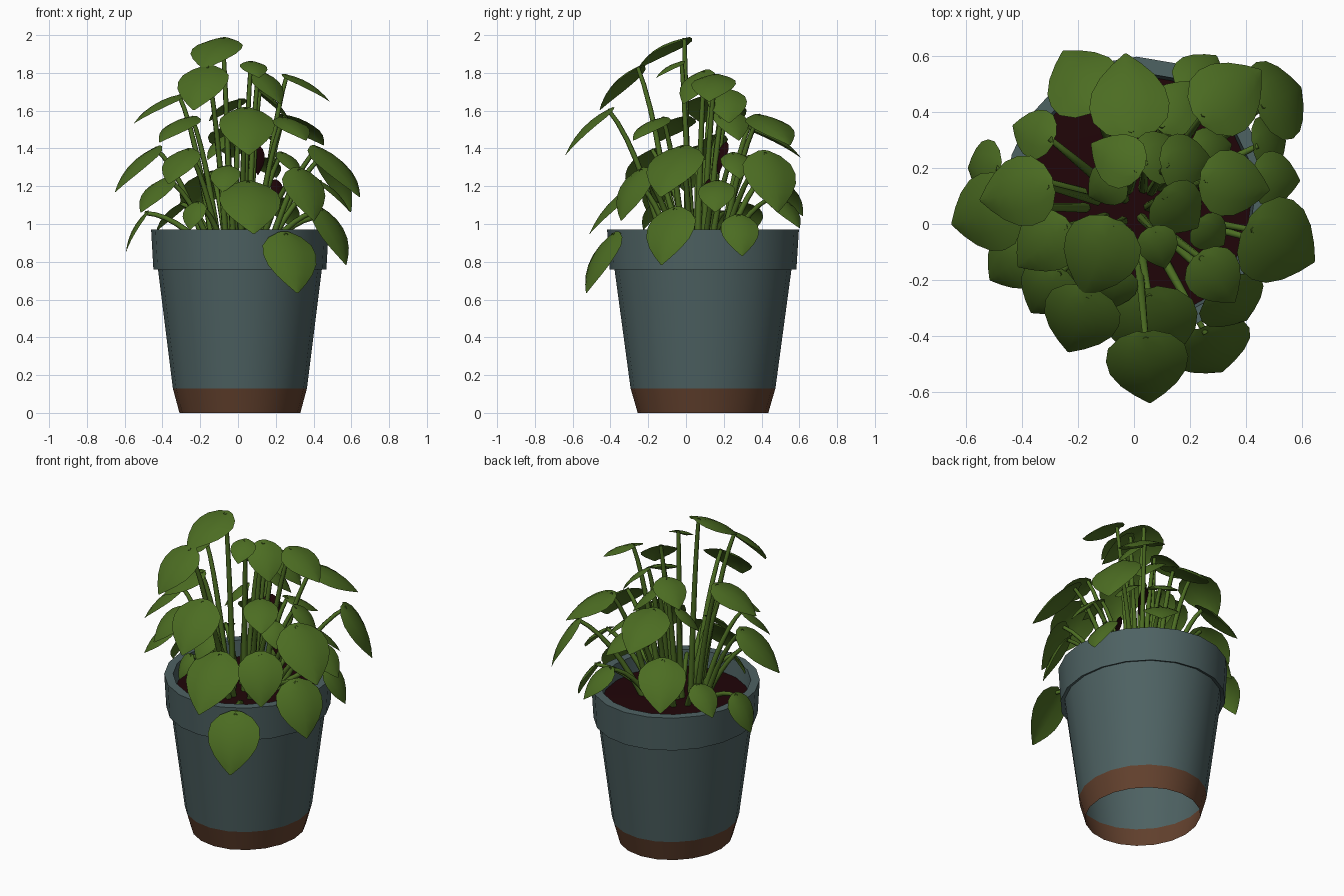
import bpy, math
from mathutils import Vector

if "Cube" in bpy.data.objects:
    bpy.data.objects.remove(bpy.data.objects["Cube"])

def material(name, rgb):
    m = bpy.data.materials.new(name)
    m.diffuse_color = (*rgb, 1)
    m.use_nodes = True
    m.node_tree.nodes["Principled BSDF"].inputs["Base Color"].default_value = m.diffuse_color
    return m

GREEN = material("leaf green", (0.072, 0.152, 0.016))
SLATE = material("slate teal", (0.076, 0.122, 0.124))
BROWN = material("clay brown", (0.125, 0.053, 0.027))
SOIL = material("dark soil", (0.0145, 0.0015, 0.0025))

def add_mesh(name, verts, faces, mat, angle=35):
    me = bpy.data.meshes.new(name)
    me.from_pydata(verts, [], faces)
    me.materials.append(mat)
    ob = bpy.data.objects.new(name, me)
    bpy.context.collection.objects.link(ob)
    bpy.ops.object.select_all(action='DESELECT')
    ob.select_set(True)
    bpy.context.view_layer.objects.active = ob
    bpy.ops.object.shade_smooth_by_angle(angle=math.radians(angle))
    return ob

SIDES = 20
PX, PY = 0.01, 0.09           # pot centre
STRETCH = 1.08                # pot is slightly oval, longer in y

def lathe(name, profile, mat, cap=False):
    verts, faces = [], []
    for r, z in profile:
        for i in range(SIDES):
            a = 2 * math.pi * i / SIDES
            verts.append((PX + r * math.cos(a), PY + r * STRETCH * math.sin(a), z))
    for j in range(len(profile) - 1):
        for i in range(SIDES):
            k = (i + 1) % SIDES
            faces.append((j * SIDES + i, j * SIDES + k, (j + 1) * SIDES + k, (j + 1) * SIDES + i))
    if cap:
        faces.append(tuple(range((len(profile) - 1) * SIDES, len(profile) * SIDES)))
    return add_mesh(name, verts, faces, mat)

# Pot: open-bottomed shell with a collar, brown foot and soil
lathe("pot_foot", [(0.32, 0.0), (0.355, 0.13)], BROWN)
lathe("pot_body", [(0.355, 0.13), (0.435, 0.77), (0.458, 0.76), (0.47, 0.97),
                   (0.42, 0.97), (0.41, 0.87)], SLATE)
lathe("soil", [(0.413, 0.87), (0.2, 0.885)], SOIL, cap=True)

# Leaves by tier: pitch below the horizontal, then (x, y, z, length) of each centre
TIERS = {
    "upper": (30, [
        (-0.13, -0.13, 1.925, 0.34), (-0.43, 0.11, 1.63, 0.31), (-0.33, -0.08, 1.52, 0.28),
        (0.37, 0.14, 1.74, 0.29), (0.35, 0.47, 1.52, 0.33), (0.30, -0.20, 1.52, 0.25),
        (-0.02, 0.47, 1.46, 0.35), (-0.07, 0.24, 1.62, 0.24), (0.09, -0.09, 1.83, 0.18),
        (0.15, 0.43, 1.32, 0.24)]),
    "middle": (45, [
        (-0.20, -0.36, 1.74, 0.34), (0.05, -0.53, 1.51, 0.36), (-0.55, 0.03, 1.31, 0.35),
        (-0.45, -0.15, 1.17, 0.27), (-0.32, -0.25, 1.32, 0.27), (-0.20, 0.53, 1.18, 0.34),
        (-0.37, 0.33, 1.05, 0.22), (0.25, 0.54, 1.08, 0.25), (0.52, 0.16, 1.16, 0.24),
        (0.17, 0.04, 1.74, 0.26), (0.20, 0.22, 1.64, 0.26), (0.11, 0.25, 1.54, 0.24),
        (-0.11, 0.13, 1.42, 0.20), (0.29, 0.27, 1.32, 0.20), (0.28, -0.04, 1.33, 0.18),
        (-0.07, -0.24, 1.25, 0.20), (0.54, -0.08, 1.30, 0.39), (0.07, -0.39, 1.11, 0.40)]),
    "drooping": (62, [
        (0.54, 0.46, 1.24, 0.37), (0.37, -0.30, 1.17, 0.32),
        (0.29, -0.47, 0.81, 0.37), (0.52, -0.10, 0.95, 0.35),
        (0.50, 0.29, 0.95, 0.25), (-0.55, 0.20, 0.97, 0.25), (-0.24, -0.20, 1.05, 0.17)]),
}
OUTLINE = [(0, .2), (.08, .62), (.22, .93), (.38, 1), (.55, .92), (.72, .68), (.87, .36), (1, .03)]
COLS = [-1, -0.5, 0, 0.5, 1]

def add_leaf(verts, faces, center, heading, pitch, length, width=0.41):
    """Arched blade; returns the point where its stem joins."""
    flat = Vector((math.cos(heading), math.sin(heading), 0))
    along = flat * math.cos(pitch) - Vector((0, 0, math.sin(pitch)))
    side = Vector((-flat.y, flat.x, 0))
    up = along.cross(side)
    start, n = len(verts), len(COLS)
    for t, w in OUTLINE:
        for u in COLS:
            half = width * length * w
            drop = 0.10 * length * (2 * t - 1) ** 2 + 0.22 * half * u * u
            verts.append(center + along * (t - 0.5) * length + side * u * half
                         + up * (0.03 * length - drop))
    for j in range(len(OUTLINE) - 1):
        for i in range(n - 1):
            a = start + j * n + i
            faces.append((a, a + n, a + n + 1, a + 1))
    return verts[start + n + 2]

def add_stem(verts, faces, root, joint, radius=0.016, steps=6, ring=6):
    """Tapering tube along a quadratic curve."""
    mid = root.lerp(joint, 0.5)
    mid.z = root.z + (joint.z - root.z) * 0.7 + 0.05
    start = len(verts)
    for s in range(steps + 1):
        t = s / steps
        p = root.lerp(mid, t).lerp(mid.lerp(joint, t), t)
        d = (mid - root).lerp(joint - mid, t).normalized()
        e1 = d.cross(Vector((0.31, 0.95, 0.05))).normalized()
        e2 = d.cross(e1)
        r = radius * (1.15 - 0.45 * t)
        for i in range(ring):
            a = 2 * math.pi * i / ring
            verts.append(p + (e1 * math.cos(a) + e2 * math.sin(a)) * r)
    for s in range(steps):
        for i in range(ring):
            a, b = start + s * ring + i, start + s * ring + (i + 1) % ring
            faces.append((a, b, b + ring, a + ring))

# Foliage: blades lean outward with a slight bias to the front
leaf_v, leaf_f, stem_v, stem_f = [], [], [], []
for pitch, leaves in TIERS.values():
    for x, y, z, length in leaves:
        heading = math.atan2(y - 0.2, x)
        joint = add_leaf(leaf_v, leaf_f, Vector((x, y, z)), heading, math.radians(pitch), length)
        root = Vector((x * 0.3, 0.07 + (y - 0.07) * 0.3, 0.86))
        add_stem(stem_v, stem_f, root, joint)
add_mesh("leaves", leaf_v, leaf_f, GREEN, 45)
add_mesh("stems", stem_v, stem_f, GREEN, 70)

# Small withered dark leaves among the stems
dry_v, dry_f = [], []
for x, y, z, length in [(0.10, 0.18, 1.35, 0.18), (0.21, 0.10, 1.18, 0.12)]:
    add_leaf(dry_v, dry_f, Vector((x, y, z)), math.radians(-60), math.radians(75), length, 0.3)
add_mesh("withered_leaves", dry_v, dry_f, SOIL, 45)
